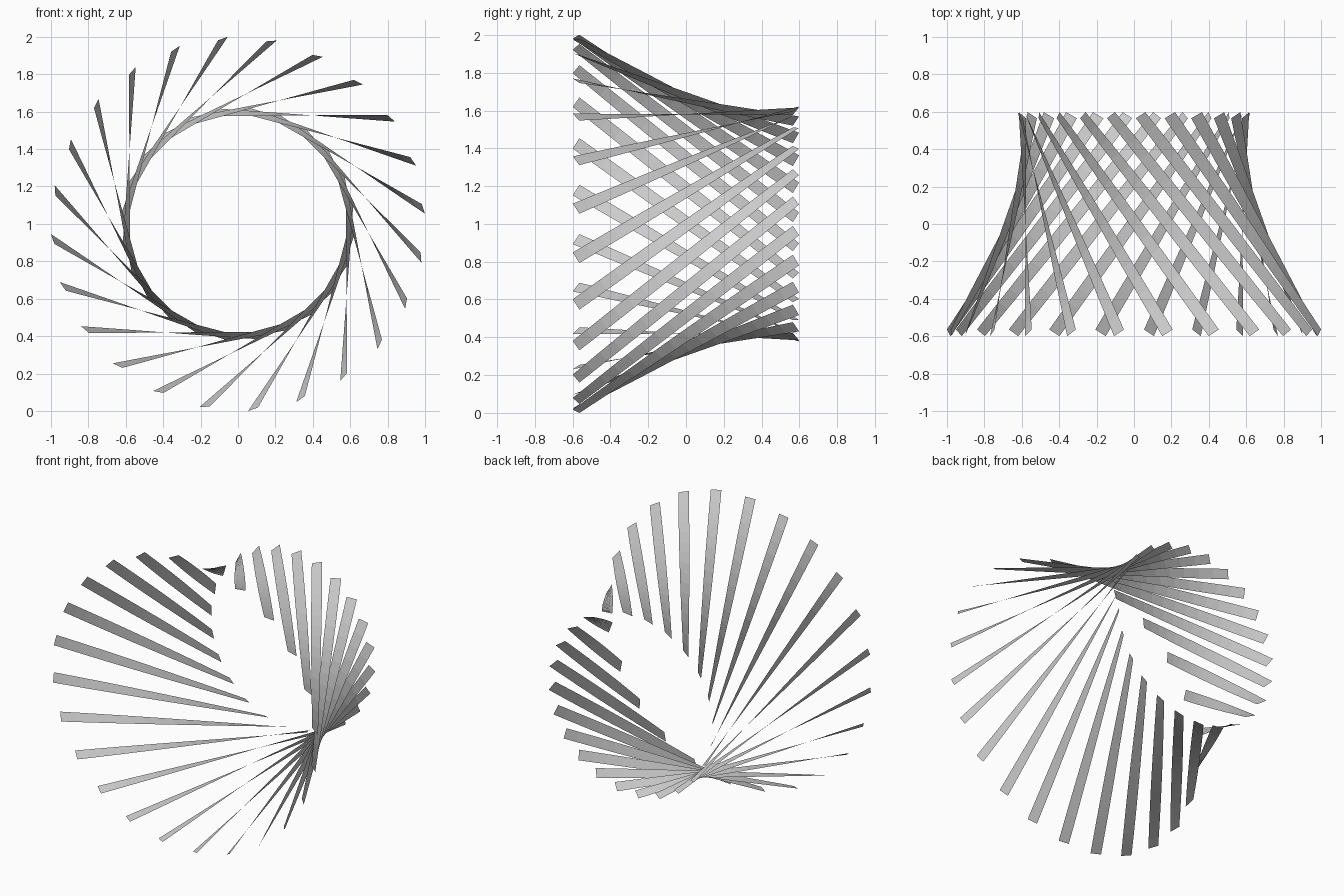
import bpy
import math
from mathutils import Vector, Matrix

if "Cube" in bpy.data.objects:
    bpy.data.objects.remove(bpy.data.objects["Cube"])

COUNT = 24                   # slats around the ring
LENGTH, WIDTH = 1.497, 0.066
LEAN = math.radians(39)      # lean of each slat against the ring axis (y)
TWIST = math.radians(70)     # twist of each slat along its length
ROLL = math.radians(3)       # roll at the slat middle
SEGMENTS = 16
CENTRE = Vector((0.328, 0.0, 0.592))   # slat middle relative to the ring axis
PHASE = -1.9

# One twisted slat, shared by all copies
along = Vector((-math.sin(LEAN), math.cos(LEAN), 0))
across = Vector((math.cos(LEAN), math.sin(LEAN), 0))
up = Vector((0, 0, 1))
verts, faces = [], []
for i in range(SEGMENTS + 1):
    t = i / SEGMENTS - 0.5
    w = across * math.cos(t * TWIST + ROLL) + up * math.sin(t * TWIST + ROLL)
    p = CENTRE + along * (t * LENGTH)
    verts += [p - w * WIDTH / 2, p + w * WIDTH / 2]
for i in range(SEGMENTS):
    a = 2 * i
    faces.append((a, a + 1, a + 3, a + 2))
mesh = bpy.data.meshes.new("twisted_slat")
mesh.from_pydata([tuple(v) for v in verts], [], faces)
mesh.update()

# Ring of slats about the y axis, raised to stand on the floor
for i in range(COUNT):
    slat = bpy.data.objects.new(f"slat_{i + 1:02d}", mesh)
    angle = -math.radians(PHASE + i * 360 / COUNT)
    slat.matrix_world = Matrix.Translation((0, 0, 1)) @ Matrix.Rotation(angle, 4, 'Y')
    bpy.context.collection.objects.link(slat)
